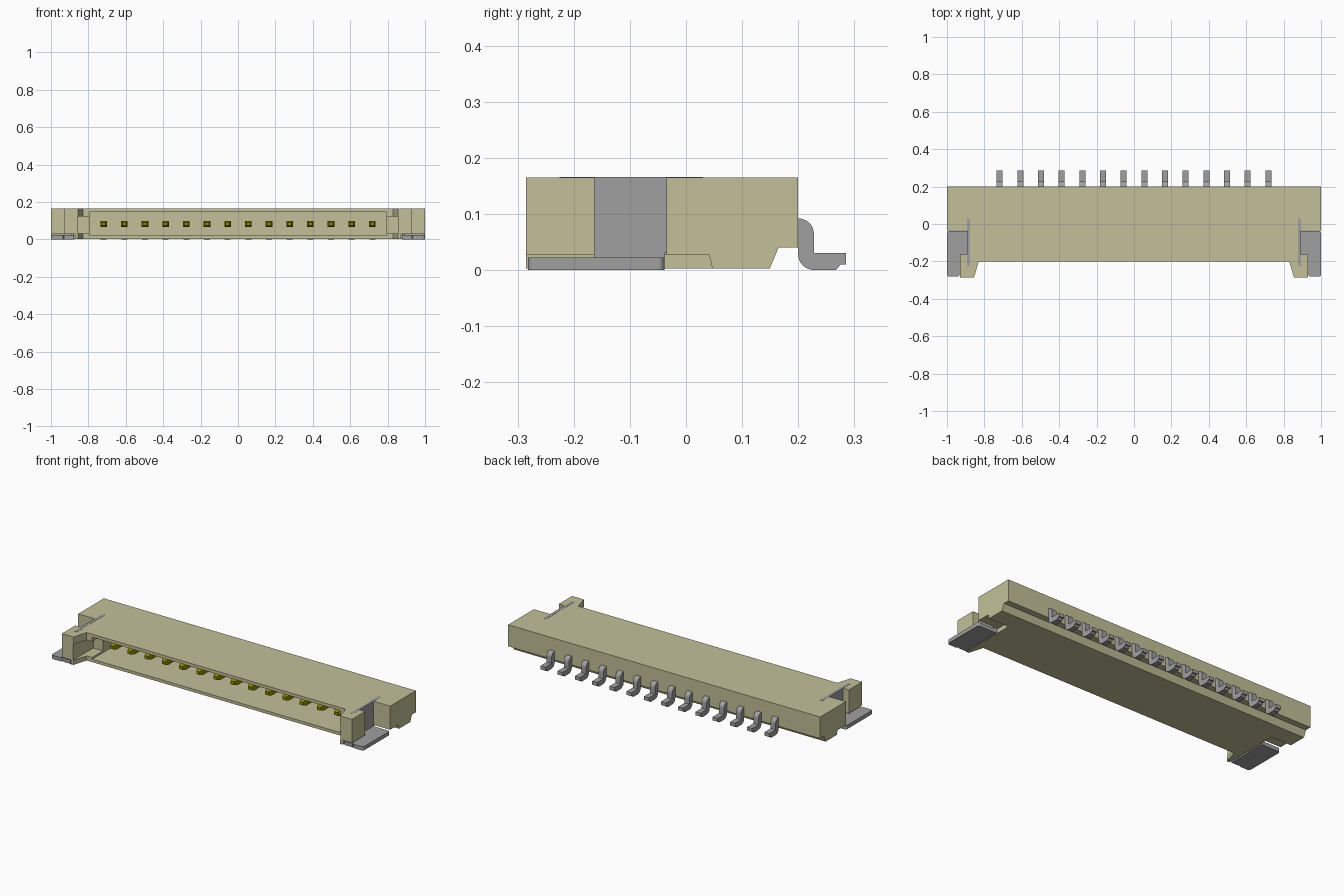
import bpy, bmesh
from math import sin, cos, pi
from mathutils import Vector

if "Cube" in bpy.data.objects:
    bpy.data.objects.remove(bpy.data.objects["Cube"], do_unlink=True)


def material(name, rgb):
    m = bpy.data.materials.new(name)
    m.use_nodes = True
    m.diffuse_color = (*rgb, 1)
    m.node_tree.nodes["Principled BSDF"].inputs["Base Color"].default_value = (*rgb, 1)
    return m


BEIGE = material("beige plastic", (0.54, 0.53, 0.32))
GREY = material("grey metal", (0.35, 0.35, 0.35))
GOLD = material("olive gold", (0.25, 0.25, 0.0))


def prism(name, outline, axis, lo, hi, mat, tip=1.0):
    """Extrude a 2D outline along an axis; tip scales the low end."""
    def place(p, t):
        return {"x": (t, p[0], p[1]), "y": (p[0], t, p[1]), "z": (p[0], p[1], t)}[axis]
    bm = bmesh.new()
    low = [bm.verts.new(place(p, lo)) for p in outline]
    high = [bm.verts.new(place(p, hi)) for p in outline]
    centre = sum((v.co for v in low), Vector()) / len(low)
    for v in low:
        v.co = centre + (v.co - centre) * tip
    bm.faces.new(low)
    bm.faces.new(high[::-1])
    for i in range(len(low)):
        j = (i + 1) % len(low)
        bm.faces.new((low[i], high[i], high[j], low[j]))
    bmesh.ops.recalc_face_normals(bm, faces=bm.faces[:])
    me = bpy.data.meshes.new(name)
    bm.to_mesh(me)
    bm.free()
    me.materials.append(mat)
    ob = bpy.data.objects.new(name, me)
    bpy.context.collection.objects.link(ob)
    return ob


def rect(a0, a1, b0, b1):
    return [(a0, b0), (a1, b0), (a1, b1), (a0, b1)]


def arc(cx, cy, r, a0, a1, n=8):
    return [(cx + r * cos(a0 + (a1 - a0) * i / n), cy + r * sin(a0 + (a1 - a0) * i / n))
            for i in range(n + 1)]


def cut(target, cutter):
    cutter.hide_render = True
    mod = target.modifiers.new("cut", "BOOLEAN")
    mod.operation, mod.solver, mod.object = "DIFFERENCE", "EXACT", cutter
    bpy.context.view_layer.objects.active = target
    bpy.ops.object.modifier_apply(modifier=mod.name)
    bpy.data.objects.remove(cutter, do_unlink=True)


# Housing: plan outline with front wings and side notches for the clips
half = [(0.83, -0.2), (0.855, -0.285), (0.93, -0.285), (0.93, -0.163), (0.885, -0.163),
        (0.885, -0.035), (1.0, -0.035), (1.0, 0.2)]
plan = half + [(-x, y) for x, y in reversed(half)]
housing = prism("housing", plan, "z", 0.003, 0.165, BEIGE)

# Mating cavity and sloped undercut along the rear
cut(housing, prism("cavity_cutter", rect(-0.795, 0.795, 0.02, 0.147), "y", -0.4, 0.05, BEIGE))
cut(housing, prism("undercut_cutter", [(0.144, -0.01), (0.165, 0.04), (0.25, 0.04), (0.25, -0.01)],
                   "x", -1.2, 1.2, BEIGE))

for side, s in (("left", 1), ("right", -1)):
    # Latch window in the side wall and clearance above the solder foot
    x0, x1 = sorted((s * 0.78, s * 0.858))
    cut(housing, prism("window_cutter", rect(x0, x1, 0.03, 0.122), "y", -0.4, -0.1, BEIGE))
    x0, x1 = sorted((s * 0.872, s * 1.1))
    cut(housing, prism("foot_cutter", [(-0.4, -0.01), (0.05, -0.01), (0.041, 0.028), (-0.4, 0.028)],
                       "x", x0, x1, BEIGE))

    # Solder clip: upright plate and flat foot with clipped corners
    x0, x1 = sorted((s * 0.877, s * 0.894))
    prism(side + "_clip_plate", [(-0.225, 0.03), (-0.163, 0.03), (-0.163, 0.004), (-0.038, 0.004),
                                 (-0.038, 0.03), (0.03, 0.03), (0.03, 0.166), (-0.225, 0.166)],
          "x", x0, x1, GREY)
    foot = ([(0.878, -0.038)] + arc(0.988, -0.05, 0.012, pi / 2, 0, 4)
            + arc(0.988, -0.27, 0.012, 0, -pi / 2, 4) + arc(0.945, -0.27, 0.012, -pi / 2, -pi, 4)
            + [(0.933, -0.163), (0.878, -0.163)])
    # The foot also runs forward beneath the wing
    foot[-2:] = [(0.93, -0.278), (0.878, -0.278)]
    prism(side + "_clip_foot", [(s * x, y) for x, y in foot], "z", 0.0, 0.022, GREY)

# Contacts: tapered front pins and bent rear solder leads
lead = ([(0.19, 0.092)] + arc(0.2, 0.064, 0.028, pi / 2, 0)
        + [(0.228, 0.03), (0.285, 0.03), (0.285, 0.01), (0.276, 0.01), (0.267, 0.0)]
        + arc(0.228, 0.028, 0.028, -pi / 2, -pi) + [(0.2, 0.062), (0.19, 0.062)])
COUNT, PITCH = 14, 0.1105
for i in range(COUNT):
    x = (i - (COUNT - 1) / 2) * PITCH
    box = rect(x - 0.018, x + 0.018, 0.067, 0.097)
    prism(f"pin_{i + 1}", box, "y", -0.11, 0.06, GOLD)
    prism(f"pin_tip_{i + 1}", box, "y", -0.13, -0.11, GOLD, tip=0.6)
    ob = prism(f"solder_lead_{i + 1}", lead, "x", x - 0.016, x + 0.016, GREY)
    bpy.ops.object.select_all(action="DESELECT")
    ob.select_set(True)
    bpy.context.view_layer.objects.active = ob
    bpy.ops.object.shade_smooth_by_angle()
